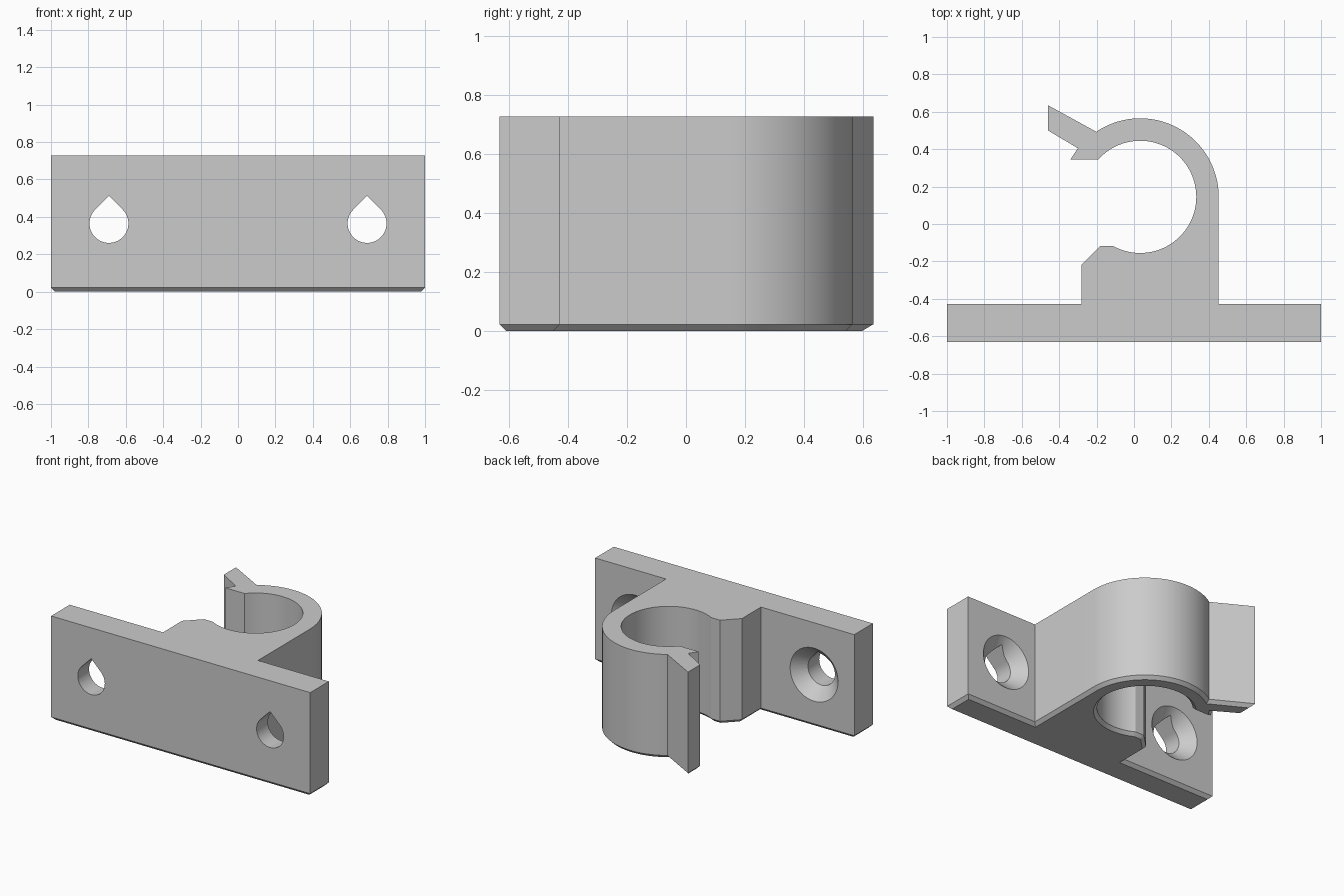
import bpy, bmesh
from math import cos, sin, radians, sqrt
from mathutils import Vector, Matrix

cube = bpy.data.objects.get("Cube")
if cube:
    bpy.data.objects.remove(cube, do_unlink=True)

HEIGHT, CHAMFER = 0.727, 0.022
FRONT, BACK = -0.632, -0.427          # wall plate faces
CENTRE, INNER, OUTER = Vector((0.033, 0.145)), 0.3, 0.42
HOLE_X, HOLE_Z, HOLE_R = 0.69, 0.365, 0.104
SINK_R = 0.185

grey = bpy.data.materials.new("grey plastic")
grey.use_nodes = True
colour = (0.6, 0.6, 0.6, 1)
grey.diffuse_color = colour
grey.node_tree.nodes["Principled BSDF"].inputs["Base Color"].default_value = colour


def arc(centre, radius, start, end, steps):
    angles = [radians(start + (end - start) * i / steps) for i in range(steps + 1)]
    return [Vector((centre[0] + radius * cos(a), centre[1] + radius * sin(a))) for a in angles]


def inset(points, d):
    """Mitred inward offset of a counter-clockwise outline."""
    result = []
    for i, p in enumerate(points):
        e1 = (p - points[i - 1]).normalized()
        e2 = (points[(i + 1) % len(points)] - p).normalized()
        n1, n2 = Vector((-e1.y, e1.x)), Vector((-e2.y, e2.x))
        result.append(p + (n1 + n2) * d / (1 + n1.dot(n2)))
    return result


def loft(bm, rings):
    """Skin a stack of matching rings and cap both ends."""
    rings = [[bm.verts.new(p) for p in ring] for ring in rings]
    for low, high in zip(rings, rings[1:]):
        for i in range(len(low)):
            j = (i + 1) % len(low)
            bm.faces.new((low[i], low[j], high[j], high[i]))
    bm.faces.new(rings[0][::-1])
    bm.faces.new(rings[-1])
    bmesh.ops.recalc_face_normals(bm, faces=bm.faces)


def make_object(name, bm):
    mesh = bpy.data.meshes.new(name)
    bm.to_mesh(mesh)
    bm.free()
    mesh.materials.append(grey)
    obj = bpy.data.objects.new(name, mesh)
    bpy.context.collection.objects.link(obj)
    return obj


# Bracket outline: plate, curved clip arm, flared lip, hook, seat
V = Vector
outline = [V((-1, FRONT)), V((1, FRONT)), V((1, BACK)), V((CENTRE.x + OUTER, BACK))]
outline += arc(CENTRE, OUTER, 0, 124, 44)
outline += [V((-0.46, 0.635)), V((-0.46, 0.5)), V((-0.3, 0.405)), V((-0.34, 0.345))]
outline += arc(CENTRE, INNER, 138.2, -119, 80)
outline += [V((-0.18, -0.117)), V((-0.28, -0.217)), V((-0.28, BACK)), V((-1, BACK))]

# Clip body with chamfered bottom edge
bm = bmesh.new()
foot = inset(outline, CHAMFER)
loft(bm, [[(p.x, p.y, 0) for p in foot],
          [(p.x, p.y, CHAMFER) for p in outline],
          [(p.x, p.y, HEIGHT) for p in outline]])
body = make_object("pipe_clip_bracket", bm)

# Teardrop screw holes with conical countersinks
teardrop = [V((0, HOLE_R * sqrt(2)))] + arc((0, 0), HOLE_R, 135, 405, 48)
cutters = []
for side, x in (("left", HOLE_X), ("right", -HOLE_X)):
    bm = bmesh.new()
    loft(bm, [[(x + p.x, y, HOLE_Z + p.y) for p in teardrop]
              for y in (FRONT - 0.1, BACK + 0.1)])
    cutters.append(make_object(side + "_screw_hole_cutter", bm))

    bm = bmesh.new()
    over, depth = 0.02, 0.1
    bmesh.ops.create_cone(bm, cap_ends=True, segments=64, depth=depth + over,
                          radius1=SINK_R + over, radius2=SINK_R - depth,
                          matrix=Matrix.Translation((x, BACK + (over - depth) / 2, HOLE_Z))
                          @ Matrix.Rotation(radians(90), 4, 'X'))
    cutters.append(make_object(side + "_countersink_cutter", bm))

bpy.context.view_layer.objects.active = body
for cutter in cutters:
    cutter.hide_render = True
    cut = body.modifiers.new(cutter.name, 'BOOLEAN')
    cut.operation, cut.solver, cut.object = 'DIFFERENCE', 'EXACT', cutter
    bpy.ops.object.modifier_apply(modifier=cut.name)
for cutter in cutters:
    bpy.data.objects.remove(cutter, do_unlink=True)

# Smooth the arcs, keep corners crisp
bpy.ops.object.select_all(action='DESELECT')
body.select_set(True)
bpy.ops.object.shade_smooth_by_angle(angle=radians(25))
